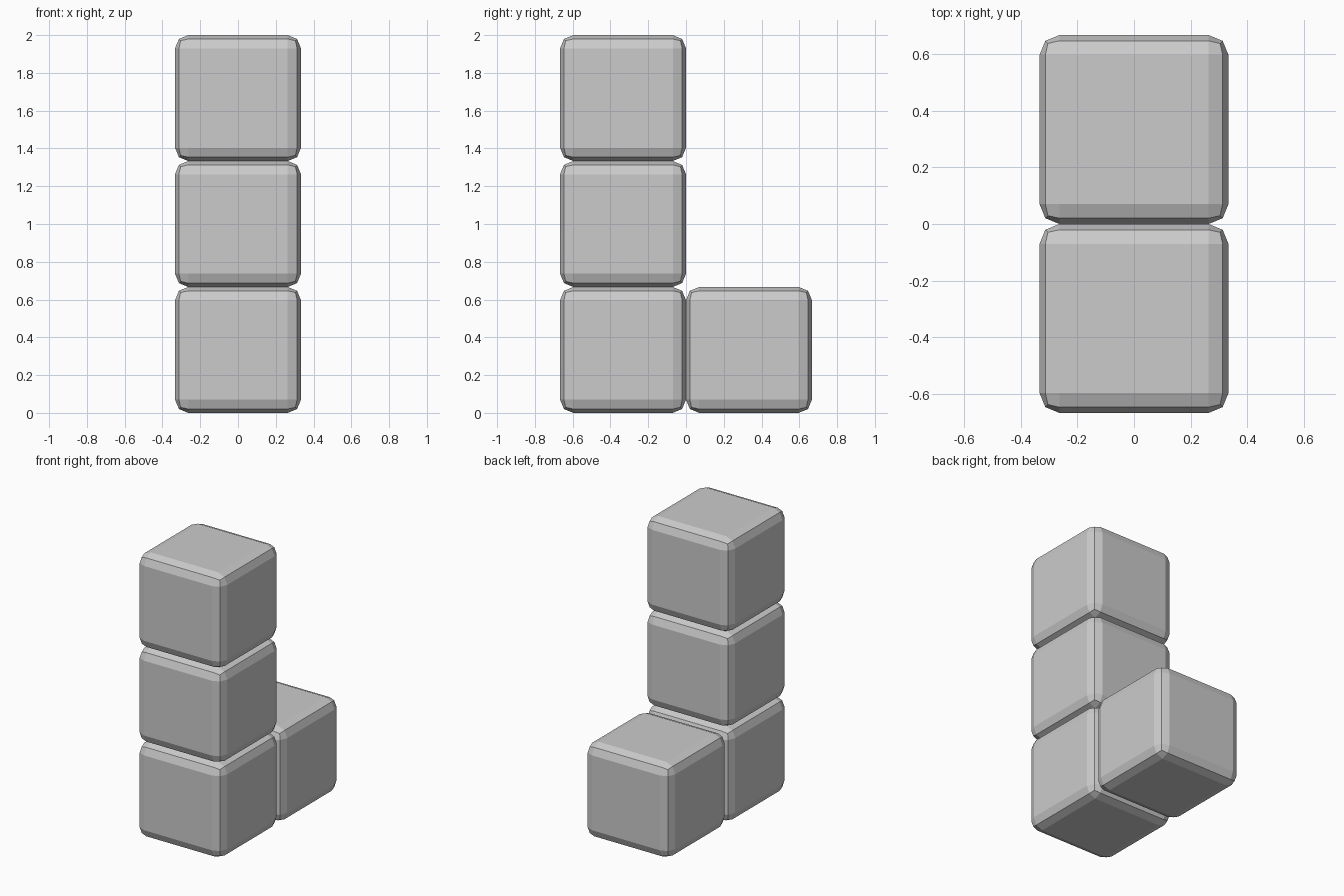
import bpy
import bmesh

if "Cube" in bpy.data.objects:
    bpy.data.objects.remove(bpy.data.objects["Cube"])

SIZE = 2 / 3      # three cubes stack to a height of 2
BEVEL = 0.07


def rounded_cube(name, y, level):
    """Flat-shaded cube with a two-step bevel, on the given stacking level."""
    bm = bmesh.new()
    bmesh.ops.create_cube(bm, size=SIZE)
    bmesh.ops.bevel(bm, geom=bm.edges[:], offset=BEVEL, offset_type='OFFSET',
                    segments=2, profile=0.5, affect='EDGES')
    mesh = bpy.data.meshes.new(name)
    bm.to_mesh(mesh)
    bm.free()
    obj = bpy.data.objects.new(name, mesh)
    obj.location = (0, y, (level + 0.5) * SIZE)
    bpy.context.collection.objects.link(obj)


# Front column of three blocks
for level, part in enumerate(("bottom", "middle", "top")):
    rounded_cube(f"{part}_block", -SIZE / 2, level)

# Foot block behind the column
rounded_cube("foot_block", SIZE / 2, 0)
